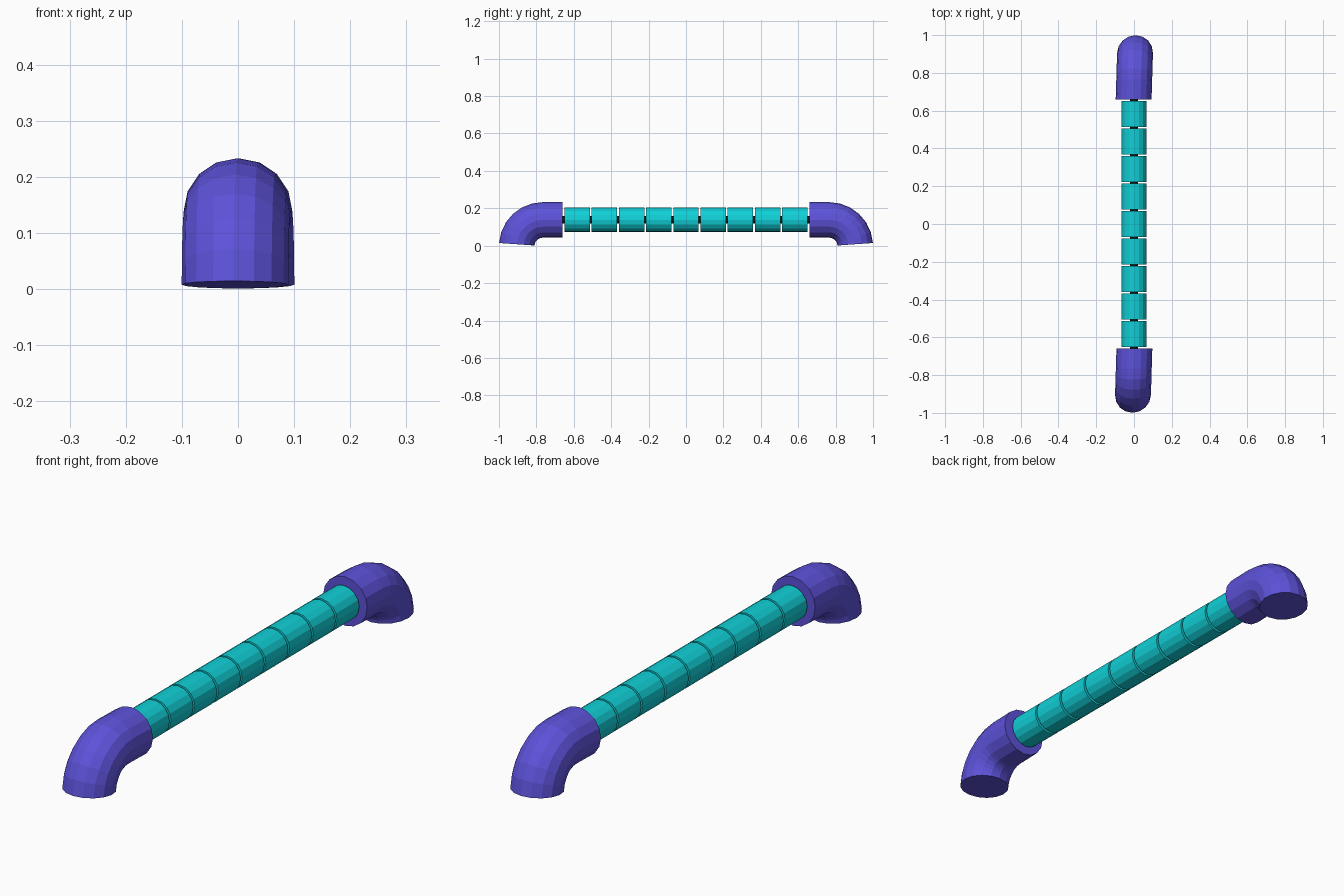
import bpy, bmesh
from math import sin, cos, pi, radians
from mathutils import Vector

if "Cube" in bpy.data.objects:
    bpy.data.objects.remove(bpy.data.objects["Cube"])

SIDES = 16
BAR_Z = 0.138


def material(name, color):
    m = bpy.data.materials.new(name)
    m.diffuse_color = (*color, 1)
    m.use_nodes = True
    m.node_tree.nodes["Principled BSDF"].inputs["Base Color"].default_value = m.diffuse_color
    return m


PURPLE = material("purple_plastic", (0.11, 0.085, 0.70))
TEAL = material("teal_plastic", (0.005, 0.63, 0.68))
BLACK = material("black_core", (0.005, 0.005, 0.005))


def tube(name, path, radius, mat, sides=SIDES):
    """Capped tube along (point, angle) stations; angle turns downward from +y."""
    bm = bmesh.new()
    rings = []
    for p, a in path:
        up = Vector((0, sin(a), cos(a)))
        rings.append([bm.verts.new(p + radius * (Vector((sin(t), 0, 0)) + up * cos(t)))
                      for t in (2 * pi * i / sides for i in range(sides))])
    for r0, r1 in zip(rings, rings[1:]):
        for i in range(sides):
            j = (i + 1) % sides
            bm.faces.new((r0[i], r0[j], r1[j], r1[i]))
    bm.faces.new(rings[0])
    bm.faces.new(rings[-1])
    bmesh.ops.recalc_face_normals(bm, faces=bm.faces)
    me = bpy.data.meshes.new(name)
    bm.to_mesh(me)
    bm.free()
    me.materials.append(mat)
    ob = bpy.data.objects.new(name, me)
    bpy.context.collection.objects.link(ob)
    return ob


def straight(name, y0, y1, radius, mat):
    return tube(name, [(Vector((0, y, BAR_Z)), 0) for y in (y0, y1)], radius, mat)


# Inner core and ribbed grip segments
straight("core_rod", -0.67, 0.67, 0.02, BLACK)
PITCH, LENGTH = 0.1455, 0.136
for i in range(9):
    c = (i - 4) * PITCH
    straight(f"grip_segment_{i + 1}", c - LENGTH / 2, c + LENGTH / 2, 0.066, TEAL)

# End elbows: short straight collar, then a downward bend
BEND_Y, BEND_R, STEPS = 0.765, 0.14, 6
path = [(Vector((0, 0.66, BAR_Z)), 0)]
for k in range(STEPS + 1):
    a = radians(86) * k / STEPS
    path.append((Vector((0, BEND_Y + BEND_R * sin(a), BAR_Z - BEND_R * (1 - cos(a)))), a))
back = tube("back_elbow", path, 0.095, PURPLE)
# slight sideways lean of the bend
for v in back.data.vertices:
    v.co.x += 0.03 * (v.co.y - 0.66) - 0.002
front = bpy.data.objects.new("front_elbow", back.data)
front.rotation_euler.z = pi
bpy.context.collection.objects.link(front)
